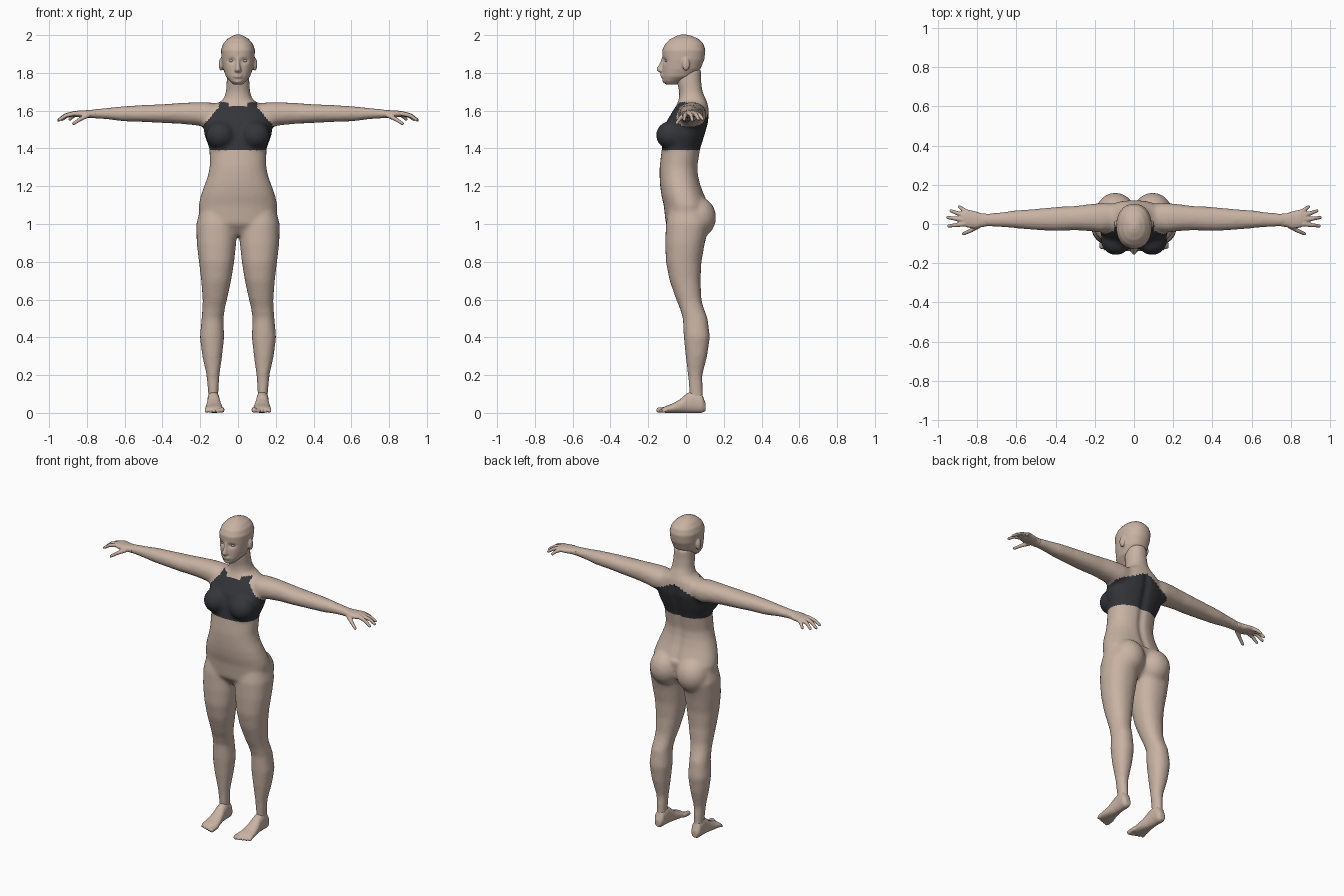
import bpy, bmesh, math
from mathutils import Matrix, Vector

cube = bpy.data.objects.get("Cube")
if cube:
    bpy.data.objects.remove(cube, do_unlink=True)


def material(name, color):
    mat = bpy.data.materials.new(name)
    mat.use_nodes = True
    mat.diffuse_color = color
    node = next(n for n in mat.node_tree.nodes if n.type == "BSDF_PRINCIPLED")
    node.inputs["Base Color"].default_value = color
    node.inputs["Roughness"].default_value = 0.7
    return mat


skin = material("skin", (0.58, 0.45, 0.37, 1))
cloth = material("dark cloth", (0.035, 0.036, 0.042, 1))


def loft(bm, axis, rings, sides=24):
    """Closed tube through oval rings: position on the axis, then min and max of the other two axes."""
    loops = []
    for t, a0, a1, b0, b1 in rings:
        loop = []
        for i in range(sides):
            ang = 2 * math.pi * i / sides
            c, s = math.cos(ang), math.sin(ang)
            # slightly squared oval
            c, s = (math.copysign(abs(k) ** 0.9, k) for k in (c, s))
            a = (a0 + a1 + (a1 - a0) * c) / 2
            b = (b0 + b1 + (b1 - b0) * s) / 2
            co = {"x": (t, a, b), "y": (a, t, b), "z": (a, b, t)}[axis]
            loop.append(bm.verts.new(co))
        loops.append(loop)
    faces = [bm.faces.new(loops[0]), bm.faces.new(loops[-1])]
    for low, high in zip(loops, loops[1:]):
        for i in range(sides):
            j = (i + 1) % sides
            faces.append(bm.faces.new((low[i], low[j], high[j], high[i])))
    bmesh.ops.recalc_face_normals(bm, faces=faces)


def ball(bm, center, radii):
    place = Matrix.Translation(center) @ Matrix.Diagonal((*radii, 1))
    bmesh.ops.create_uvsphere(bm, u_segments=20, v_segments=14, radius=1, matrix=place)


def limb(bm, points, radii):
    """Tapered tube with round joints."""
    points = [Vector(p) for p in points]
    for p, r in zip(points, radii):
        ball(bm, p, (r, r, r))
    for p, q, r, s in zip(points, points[1:], radii, radii[1:]):
        turn = (q - p).to_track_quat("Z", "Y").to_matrix().to_4x4()
        bmesh.ops.create_cone(bm, cap_ends=True, segments=14, radius1=r, radius2=s,
                              depth=(q - p).length,
                              matrix=Matrix.Translation((p + q) / 2) @ turn)


def mirror_x(bm, keep=True):
    geom = bm.verts[:] + bm.edges[:] + bm.faces[:]
    if keep:
        geom = bmesh.ops.duplicate(bm, geom=geom)["geom"]
    verts = [g for g in geom if isinstance(g, bmesh.types.BMVert)]
    faces = [g for g in geom if isinstance(g, bmesh.types.BMFace)]
    bmesh.ops.scale(bm, vec=(-1, 1, 1), verts=verts)
    bmesh.ops.reverse_faces(bm, faces=faces)


def finish(name, bm, voxel, smooth, mats=(skin,)):
    """Fuse the overlapping parts into one smooth skin."""
    mesh = bpy.data.meshes.new(name)
    bm.to_mesh(mesh)
    obj = bpy.data.objects.new(name, mesh)
    bpy.context.collection.objects.link(obj)
    if voxel:
        rem = obj.modifiers.new("fuse", "REMESH")
        rem.mode = "VOXEL"
        rem.voxel_size = voxel
        soft = obj.modifiers.new("soften", "SMOOTH")
        soft.factor = 0.5
        soft.iterations = smooth
        graph = bpy.context.evaluated_depsgraph_get()
        fused = bpy.data.meshes.new_from_object(obj.evaluated_get(graph))
        obj.modifiers.clear()
        obj.data = fused
        fused.name = name
    obj.data.materials.clear()
    for mat in mats:
        obj.data.materials.append(mat)
    bpy.ops.object.select_all(action="DESELECT")
    obj.select_set(True)
    bpy.context.view_layer.objects.active = obj
    bpy.ops.object.shade_smooth_by_angle(angle=math.radians(40))
    return obj


# Body: one leg, arm, breast and buttock, mirrored, then the trunk
bm = bmesh.new()
loft(bm, "z", [
    (.04, .105, .157, .02, .095), (.1, .104, .158, .018, .09), (.2, .098, .167, .01, .087),
    (.3, .084, .189, -.002, .112), (.4, .073, .202, -.012, .127), (.5, .077, .193, -.017, .115),
    (.56, .068, .188, -.035, .092), (.6, .058, .187, -.052, .082), (.7, .036, .195, -.087, .077),
    (.8, .02, .207, -.107, .082), (.9, .009, .219, -.11, .1), (1, .004, .221, -.107, .125),
    (1.08, .02, .2, -.09, .1)])
loft(bm, "x", [
    (.06, -.02, .1, 1.54, 1.63), (.16, -.045, .108, 1.51, 1.645), (.22, -.037, .102, 1.522, 1.645),
    (.3, -.032, .092, 1.53, 1.641), (.4, -.036, .087, 1.535, 1.634), (.5, -.031, .077, 1.54, 1.63),
    (.6, -.022, .07, 1.543, 1.624), (.7, -.014, .057, 1.555, 1.614), (.78, -.012, .052, 1.56, 1.606)])
ball(bm, (.092, -.083, 1.47), (.078, .076, .075))
ball(bm, (.095, .06, 1.035), (.1, .1, .11))
mirror_x(bm)
trunk = [(.94, .05, -.06, .05), (1, .2, -.107, .1), (1.1, .209, -.118, .12), (1.15, .197, -.13, .1),
         (1.2, .18, -.137, .08), (1.25, .161, -.14, .067), (1.3, .15, -.14, .062),
         (1.4, .151, -.128, .078), (1.47, .178, -.12, .1), (1.54, .185, -.105, .12),
         (1.59, .165, -.075, .122), (1.63, .125, -.05, .117), (1.66, .075, -.038, .106),
         (1.7, .064, -.036, .088), (1.76, .06, -.05, .08), (1.82, .058, -.05, .08)]
loft(bm, "z", [(z, -w, w, f, b) for z, w, f, b in trunk], 32)
body = finish("body", bm, .011, 7, (skin, cloth))
for v in body.data.vertices:
    # spine groove
    if v.co.y > 0 and 1.12 < v.co.z < 1.6:
        v.co.y -= .012 * math.exp(-(v.co.x / .022) ** 2)
for face in body.data.polygons:
    # cropped top: straight hem, neckline falling toward the armpits
    x, y, z = face.center
    x = abs(x)
    neckline = 1.625 + (.02 if .05 < x < .1 else 0) - 1.15 * max(0, x - .095)
    if y > .05:
        neckline = 1.61 - .45 * x
    if 1.39 < z < neckline and x < .2:
        face.material_index = 1

# Head: skull and jaw, nose, lips, ears
bm = bmesh.new()
skull = [(1.738, .024, -.105, -.05), (1.755, .042, -.121, -.02), (1.78, .064, -.125, .04),
         (1.82, .078, -.125, .076), (1.87, .087, -.124, .097), (1.92, .09, -.126, .103),
         (1.955, .078, -.11, .092), (1.98, .056, -.082, .066), (1.996, .03, -.05, .03),
         (2.003, .01, -.025, 0)]
loft(bm, "z", [(z, -w, w, f, b) for z, w, f, b in skull], 32)
loft(bm, "z", [(1.802, -.014, .014, -.14, -.09), (1.812, -.02, .02, -.155, -.09),
               (1.822, -.015, .015, -.157, -.09), (1.85, -.01, .01, -.14, -.09),
               (1.885, -.011, .011, -.127, -.09)], 16)
for z in (1.779, 1.79):
    ball(bm, (0, -.121, z), (.025, .014, .0065))
ball(bm, (0, -.107, 1.757), (.025, .018, .014))
for side in (-1, 1):
    ball(bm, (side * .09, 0, 1.845), (.012, .02, .034))
head = finish("head", bm, .0055, 3)
for v in head.data.vertices:
    # eye sockets
    if v.co.y < -.06:
        d = ((abs(v.co.x) - .035) / .02) ** 2 + ((v.co.z - 1.864) / .013) ** 2
        v.co.y += .011 * math.exp(-d)
for side, label in ((1, "left"), (-1, "right")):
    bm = bmesh.new()
    ball(bm, (side * .035, -.1, 1.864), (.014, .012, .008))
    finish(label + "_eye", bm, 0, 0)

# Hand: palm, four fingers, thumb
fingers = [((.855, .062, 1.58), (.873, .075, 1.572), (.89, .088, 1.555)),
           ((.865, .045, 1.583), (.902, .056, 1.574), (.933, .067, 1.553)),
           ((.868, .022, 1.585), (.915, .028, 1.575), (.95, .033, 1.55)),
           ((.865, 0, 1.585), (.91, -.006, 1.575), (.945, -.01, 1.552)),
           ((.795, -.012, 1.575), (.835, -.035, 1.555), (.87, -.05, 1.532))]
for side, label in ((1, "left"), (-1, "right")):
    bm = bmesh.new()
    loft(bm, "x", [(.75, -.013, .053, 1.559, 1.607), (.78, -.016, .055, 1.562, 1.604),
                   (.81, -.024, .065, 1.562, 1.602), (.85, -.018, .074, 1.566, 1.6),
                   (.88, -.004, .06, 1.573, 1.594)])
    for joints in fingers:
        limb(bm, joints, (.013, .0105, .0085))
    if side < 0:
        mirror_x(bm, keep=False)
    finish(label + "_hand", bm, .0045, 2)

# Foot: heel to ball, then five toes
for side, label in ((1, "left"), (-1, "right")):
    bm = bmesh.new()
    loft(bm, "y", [(.104, .112, .15, .01, .05), (.085, .1, .162, 0, .1), (.04, .098, .162, 0, .12),
                   (0, .094, .163, 0, .1), (-.03, .088, .168, 0, .073), (-.07, .08, .173, 0, .05),
                   (-.11, .073, .177, 0, .035), (-.125, .08, .17, .004, .025)])
    for i in range(5):
        size = .0145 if i == 0 else .0105 - i * .0004
        x, tip = .086 + .0205 * i, -.158 + .0075 * i
        limb(bm, [(x, -.1, .018), (x, tip + size, size)], (size, size))
    if side < 0:
        mirror_x(bm, keep=False)
    finish(label + "_foot", bm, .005, 2)
